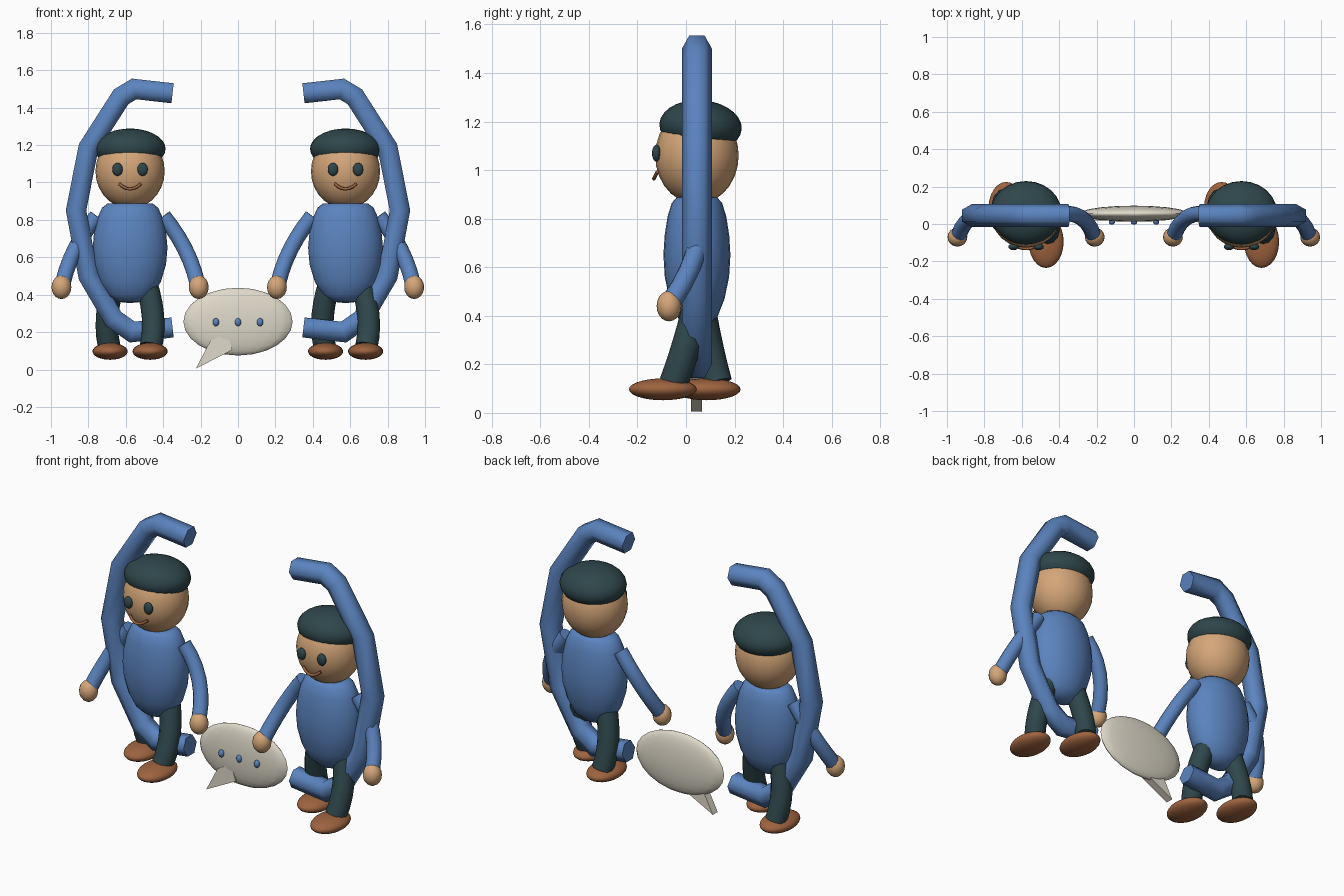
import bpy, bmesh, math
from mathutils import Vector, Matrix

if "Cube" in bpy.data.objects:
    bpy.data.objects.remove(bpy.data.objects["Cube"])


def material(name, rgb):
    m = bpy.data.materials.new(name)
    m.diffuse_color = (*rgb, 1)
    m.use_nodes = True
    m.node_tree.nodes["Principled BSDF"].inputs["Base Color"].default_value = m.diffuse_color
    return m


BLUE = material("blue", (0.105, 0.23, 0.52))
DARK = material("dark teal", (0.028, 0.062, 0.07))
SKIN = material("skin", (0.66, 0.38, 0.19))
BROWN = material("shoe brown", (0.34, 0.125, 0.05))
CREAM = material("cream", (0.74, 0.70, 0.59))
Y = 0.045  # common centre depth


def finish(bm, name, mat, angle=50):
    bmesh.ops.recalc_face_normals(bm, faces=bm.faces)
    mesh = bpy.data.meshes.new(name)
    bm.to_mesh(mesh)
    bm.free()
    mesh.materials.append(mat)
    ob = bpy.data.objects.new(name, mesh)
    bpy.context.collection.objects.link(ob)
    bpy.ops.object.select_all(action='DESELECT')
    ob.select_set(True)
    bpy.context.view_layer.objects.active = ob
    bpy.ops.object.shade_smooth_by_angle(angle=math.radians(angle))
    return ob


def ellipsoid(name, loc, radii, mat, seg=24, rings=14, cut=None, tilt=0):
    bm = bmesh.new()
    bmesh.ops.create_uvsphere(bm, u_segments=seg, v_segments=rings, radius=1)
    if cut is not None:  # slice the underside off
        geom = bm.verts[:] + bm.edges[:] + bm.faces[:]
        r = bmesh.ops.bisect_plane(bm, geom=geom, plane_co=(0, 0, cut),
                                   plane_no=(0, 0, 1), clear_inner=True)
        edges = [e for e in r['geom_cut'] if isinstance(e, bmesh.types.BMEdge)]
        bmesh.ops.contextual_create(bm, geom=edges)
    bm.transform(Matrix.Translation(loc) @ Matrix.Rotation(tilt, 4, 'X')
                 @ Matrix.Diagonal((*radii, 1)))
    return finish(bm, name, mat)


def smooth_path(a, b, c, n=6):
    # quadratic arc passing through b
    a, b, c = Vector(a), Vector(b), Vector(c)
    k = 2 * b - (a + c) / 2
    return [a * (1 - t) ** 2 + k * 2 * t * (1 - t) + c * t * t
            for t in (i / n for i in range(n + 1))]


def tube(name, path, radius, mat, sides=12, angle=65):
    bm = bmesh.new()
    pts = [Vector(p) for p in path]
    rings = []
    for i, p in enumerate(pts):
        d0 = (p - pts[max(i - 1, 0)]).normalized()
        d1 = (pts[min(i + 1, len(pts) - 1)] - p).normalized()
        t = (d0 + d1).normalized()
        u = Vector((0, 1, 0))
        u = (u - t * t.dot(u)).normalized()
        v = t.cross(u)
        if d0.length and d1.length:  # mitre the bends
            v = v / max(0.7, t.dot(d1))
        rings.append([bm.verts.new(p + radius * (
            u * math.cos(a) + v * math.sin(a)))
            for a in (2 * math.pi * k / sides for k in range(sides))])
    for r, s in zip(rings, rings[1:]):
        for k in range(sides):
            j = (k + 1) % sides
            bm.faces.new((r[k], r[j], s[j], s[k]))
    bm.faces.new(rings[0])
    bm.faces.new(rings[-1])
    return finish(bm, name, mat, angle)


def lathe(name, profile, loc, depth, mat, seg=24):
    bm = bmesh.new()
    vs = [bm.verts.new((r, 0, z)) for r, z in profile]
    es = [bm.edges.new(p) for p in zip(vs, vs[1:])]
    bmesh.ops.spin(bm, geom=vs + es, cent=(0, 0, 0), axis=(0, 0, 1),
                   angle=2 * math.pi, steps=seg, use_duplicate=False)
    bmesh.ops.remove_doubles(bm, verts=bm.verts, dist=1e-4)
    bm.transform(Matrix.Translation(loc) @ Matrix.Diagonal((1, depth, 1, 1)))
    return finish(bm, name, mat)


def person(cx, tag):
    # torso, head and cap
    lathe("torso_" + tag, [(0, .355), (.07, .362), (.125, .40), (.165, .47),
                           (.192, .56), (.2, .65), (.193, .73), (.175, .81),
                           (.15, .865), (.12, .888), (0, .892)],
          (cx, Y, 0), 0.69, BLUE)
    ellipsoid("head_" + tag, (cx, Y, 1.06), (.185, .172, .2), SKIN)
    ellipsoid("cap_" + tag, (cx, .06, 1.18), (.19, .17, .108), DARK,
              cut=-0.45, tilt=math.radians(-4))
    # face
    for s in (-1, 1):
        ellipsoid("eye_" + tag, (cx + s * .067, -.122, 1.07),
                  (.028, .018, .035), DARK, 16, 10)
    tube("smile_" + tag, smooth_path((cx - .058, -.118, .993),
                                     (cx, -.132, .965),
                                     (cx + .058, -.118, .993)),
         .008, BROWN, 8)
    # arms and hands
    for s in (-1, 1):
        tube("arm_" + tag, smooth_path((cx + s * .178, Y + .01, .82),
                                       (cx + s * .293, .035, .645),
                                       (cx + s * .36, -.06, .46)),
             .042, BLUE)
        ellipsoid("hand_" + tag, (cx + s * .367, -.07, .44),
                  (.053, .051, .063), SKIN, 16, 10)
    # striding legs and shoes: one forward, one back
    for s, mid, end, toe in ((1, .005, -.05, -.095), (-1, .09, .13, .085)):
        tube("leg_" + tag, smooth_path((cx + s * .08, Y + .01, .48),
                                       (cx + s * .122, mid, .29),
                                       (cx + s * .112, end, .125)),
             .06, DARK)
        ellipsoid("shoe_" + tag, (cx + s * .107, toe, .097),
                  (.094, .14, .045), BROWN)


person(-.577, "left")
person(.575, "right")

# hexagonal curved brackets around the figures
bracket = [(.35, 1.477), (.555, 1.5), (.625, 1.458), (.80, 1.185), (.866, .85),
           (.80, .50), (.665, .27), (.565, .2), (.35, .225)]
for s, tag in ((-1, "left"), (1, "right")):
    tube("bracket_" + tag, [(s * x, Y, z) for x, z in bracket],
         .062, BLUE, sides=6)

# speech bubble with tail and dots
ellipsoid("speech_bubble", (0, .055, .256), (.292, .043, .181), CREAM, 20, 12)
bm = bmesh.new()
front = [bm.verts.new((x, .02, z)) for x, z in
         ((-.225, .005), (-.03, .105), (-.06, .2), (-.15, .15))]
face = bm.faces.new(front)
ext = bmesh.ops.extrude_face_region(bm, geom=[face])
bmesh.ops.translate(bm, vec=(0, .046, 0), verts=[
    v for v in ext['geom'] if isinstance(v, bmesh.types.BMVert)])
finish(bm, "bubble_tail", CREAM, 30)
for i in (-1, 0, 1):
    ellipsoid("bubble_dot", (i * .118, .011, .253), (.017, .015, .022),
              BLUE, 12, 8)
